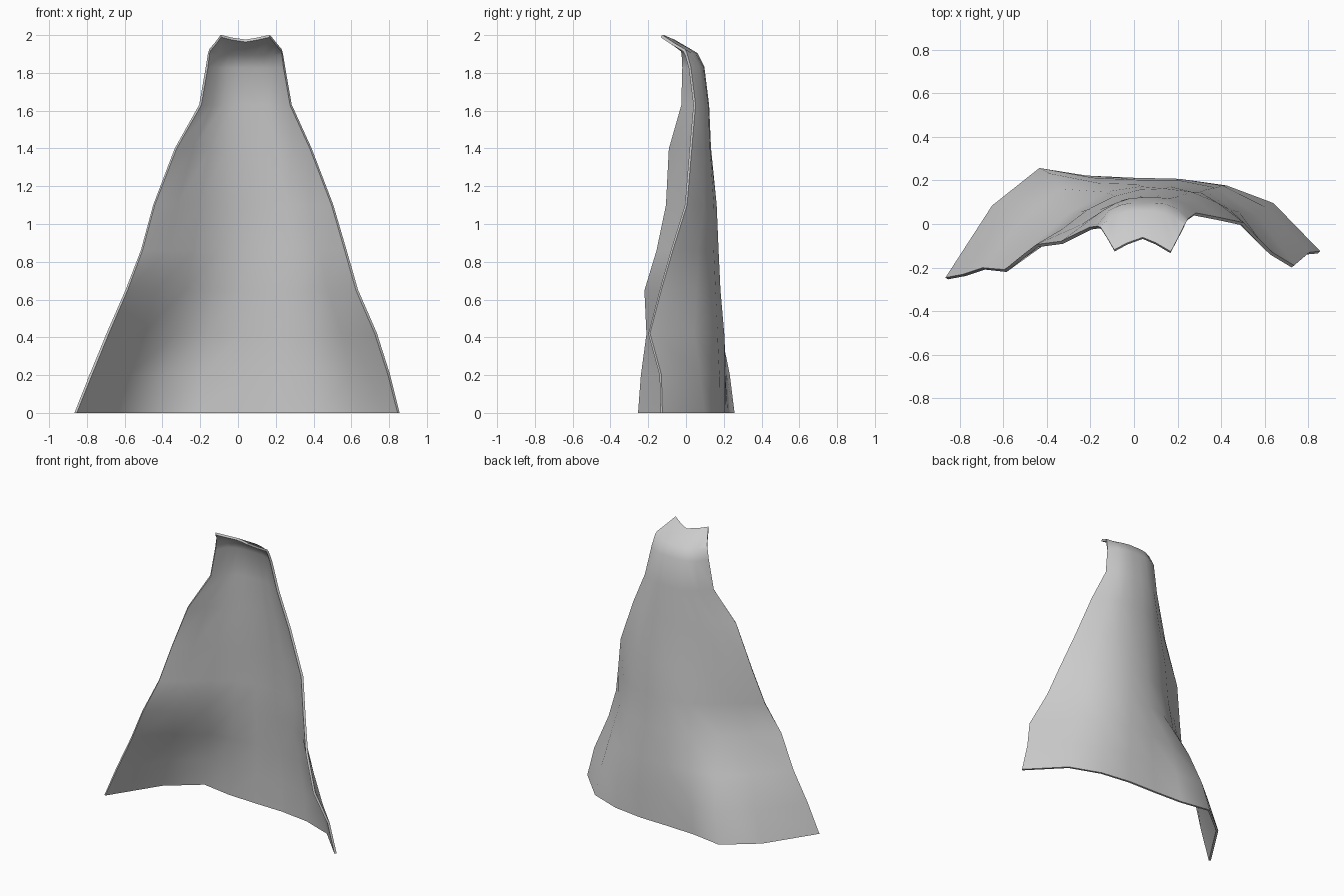
import bpy

# Cape cross-sections: height, left x, right x, then depth at nine even steps
ROWS = [
    (0.00, -.86, .85, (-.25, .08, .25, .215, .205, .20, .17, .09, -.13)),
    (0.20, -.78, .80, (-.235, .06, .225, .205, .20, .20, .17, .07, -.135)),
    (0.42, -.69, .73, (-.205, .01, .155, .18, .195, .195, .16, .04, -.195)),
    (0.65, -.59, .63, (-.215, -.08, .05, .14, .175, .175, .15, .05, -.135)),
    (0.86, -.51, .57, (-.15, -.06, .05, .13, .165, .165, .14, .06, -.075)),
    (1.10, -.445, .50, (-.10, -.03, .06, .12, .15, .155, .14, .09, .0)),
    (1.40, -.33, .385, (-.085, -.01, .06, .10, .12, .125, .12, .09, .025)),
    (1.63, -.20, .28, (-.02, .055, .09, .11, .115, .115, .11, .09, .045)),
    (1.83, -.165, .245, (-.015, .055, .08, .09, .09, .09, .085, .065, .02)),
    (1.90, -.155, .235, (-.018, .02, .045, .055, .055, .055, .045, .025, .0)),
]
verts = []
for z, xl, xr, depth in ROWS:
    n = len(depth) - 1
    verts += [(xl + (xr - xl) * i / n, y, z) for i, y in enumerate(depth)]

# Collar flap, folded forward with two points
verts += [(-.15, -.022, 1.92), (-.12, -.07, 1.955), (-.09, -.122, 1.995),
          (-.03, -.09, 1.98), (.04, -.065, 1.97), (.10, -.09, 1.98),
          (.168, -.13, 1.995), (.20, -.07, 1.955), (.23, -.01, 1.92)]

cols = 9
faces = [(r * cols + c, r * cols + c + 1, (r + 1) * cols + c + 1, (r + 1) * cols + c)
         for r in range(len(verts) // cols - 1) for c in range(cols - 1)]

mesh = bpy.data.meshes.new("cape")
mesh.from_pydata(verts, [], faces)
mesh.update()
cape = bpy.data.objects.new("cape", mesh)
bpy.context.collection.objects.link(cape)

# Cloth thickness
cloth = cape.modifiers.new("cloth_thickness", 'SOLIDIFY')
cloth.thickness = 0.015
cloth.offset = 0

bpy.context.view_layer.objects.active = cape
cape.select_set(True)
bpy.ops.object.modifier_apply(modifier=cloth.name)

# Flatten the hem onto the ground
for v in cape.data.vertices:
    if v.co.z < 0.02:
        v.co.z = 0
bpy.ops.object.shade_smooth_by_angle(angle=1.0)
